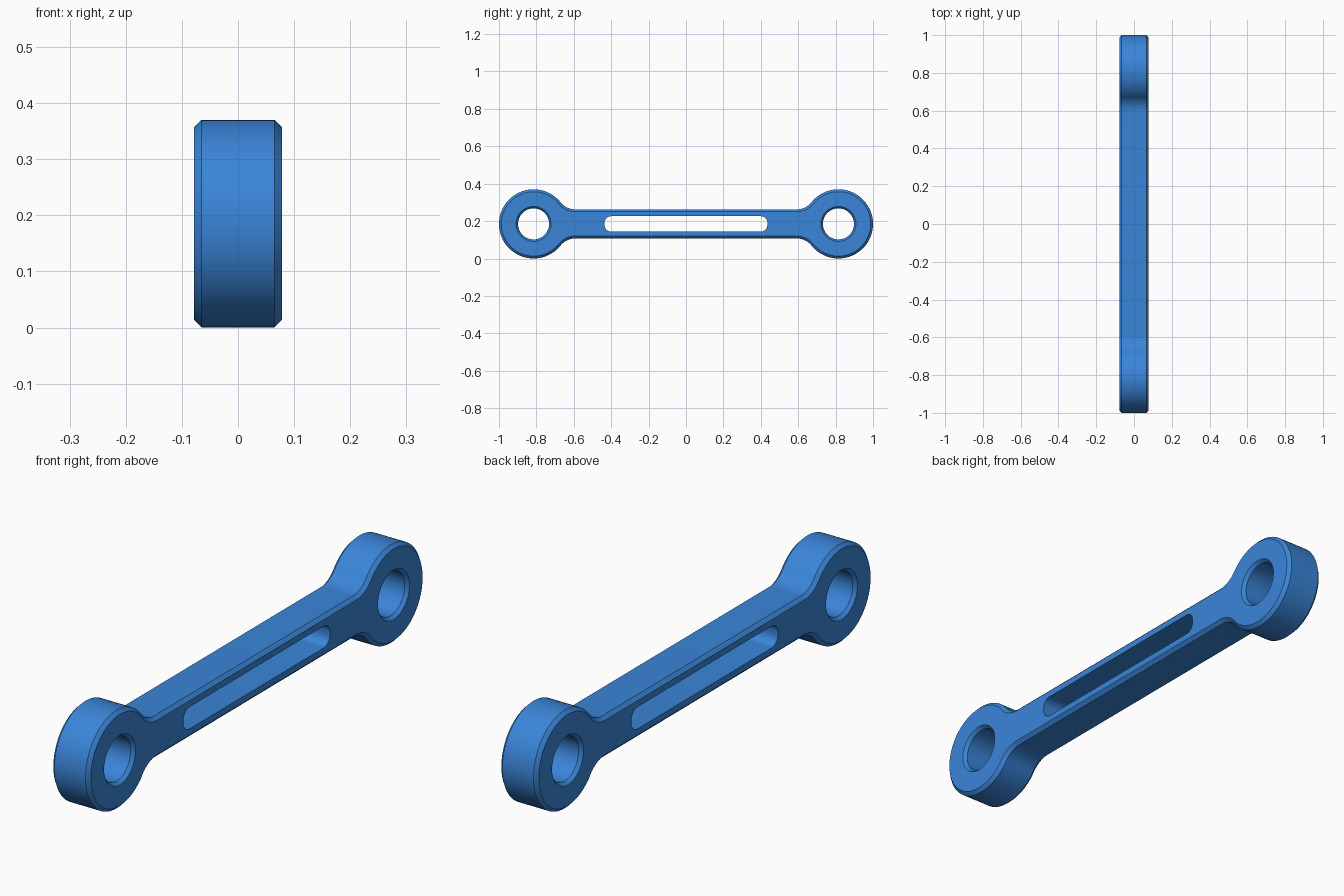
import bpy, bmesh
from math import pi, cos, sin, sqrt, atan2

default = bpy.data.objects.get("Cube")
if default:
    bpy.data.objects.remove(default, do_unlink=True)

EYE_Y, EYE_R, MID_Z = 0.815, 0.185, 0.185   # ring ends
HOLE_R = 0.083                              # bore
BAR_H, FILLET = 0.078, 0.1                  # bar half height, neck fillet
HALF_T, CHAMFER = 0.078, 0.013              # half thickness, edge chamfer
SLOT_Y, SLOT_H, SLOT_R = 0.435, 0.041, 0.035


def arc(cy, cz, r, a0, a1, n):
    return [(cy + r * cos(a0 + (a1 - a0) * i / n),
             cz + r * sin(a0 + (a1 - a0) * i / n)) for i in range(n + 1)]


def outline(inset):
    """Link silhouette, shrunk by inset, counter-clockwise."""
    dy = sqrt((EYE_R + FILLET) ** 2 - (BAR_H + FILLET) ** 2)
    cz = BAR_H + FILLET
    a = atan2(cz, dy)
    r = FILLET + inset
    eye = arc(EYE_Y, 0, EYE_R - inset, a - pi, pi - a, 64)
    neck = arc(EYE_Y - dy, cz, r, -a, -pi / 2, 14)
    half = [(y, -z) for y, z in reversed(neck)] + eye[1:-1] + neck
    return half + [(-y, -z) for y, z in half]


def bore(cy, grow):
    return arc(cy, 0, HOLE_R + grow, 0, 2 * pi, 64)[:-1]


def slot():
    pts = []
    for k, (sy, sz) in enumerate([(1, 1), (-1, 1), (-1, -1), (1, -1)]):
        pts += arc(sy * (SLOT_Y - SLOT_R), sz * (SLOT_H - SLOT_R), SLOT_R,
                   k * pi / 2, (k + 1) * pi / 2, 10)
    return pts


bm = bmesh.new()


def wall(sections):
    """Skin a stack of (x, points) rings; return the two end rings."""
    rings = [[bm.verts.new((x, y, z + MID_Z)) for y, z in pts]
             for x, pts in sections]
    for a, b in zip(rings, rings[1:]):
        for i in range(len(a)):
            j = (i + 1) % len(a)
            bm.faces.new((a[i], a[j], b[j], b[i]))
    return rings[0], rings[-1]


def chamfered(full, cut):
    return wall([(-HALF_T, cut), (CHAMFER - HALF_T, full),
                 (HALF_T - CHAMFER, full), (HALF_T, cut)])


# Outer rim, two chamfered bores and the plain slot
loops = [chamfered(outline(0), outline(CHAMFER))]
loops += [chamfered(bore(s * EYE_Y, 0), bore(s * EYE_Y, CHAMFER * 0.8))
          for s in (-1, 1)]
loops.append(wall([(-HALF_T, slot()), (HALF_T, slot())]))

# Flat side faces with the openings left clear
for side in (0, 1):
    edges = []
    for pair in loops:
        ring = pair[side]
        edges += [bm.edges.get((ring[i - 1], ring[i])) for i in range(len(ring))]
    bmesh.ops.triangle_fill(bm, use_beauty=True, use_dissolve=False,
                            edges=edges, normal=(1, 0, 0))
bmesh.ops.recalc_face_normals(bm, faces=bm.faces)

mesh = bpy.data.meshes.new("link_arm")
bm.to_mesh(mesh)
bm.free()
link = bpy.data.objects.new("link_arm", mesh)
bpy.context.collection.objects.link(link)

# Blue finish
blue = bpy.data.materials.new("blue")
blue.use_nodes = True
color = (0.042, 0.235, 0.69, 1)
blue.diffuse_color = color
blue.node_tree.nodes["Principled BSDF"].inputs["Base Color"].default_value = color
mesh.materials.append(blue)

bpy.ops.object.select_all(action='DESELECT')
link.select_set(True)
bpy.context.view_layer.objects.active = link
bpy.ops.object.shade_smooth_by_angle(angle=pi / 6)
